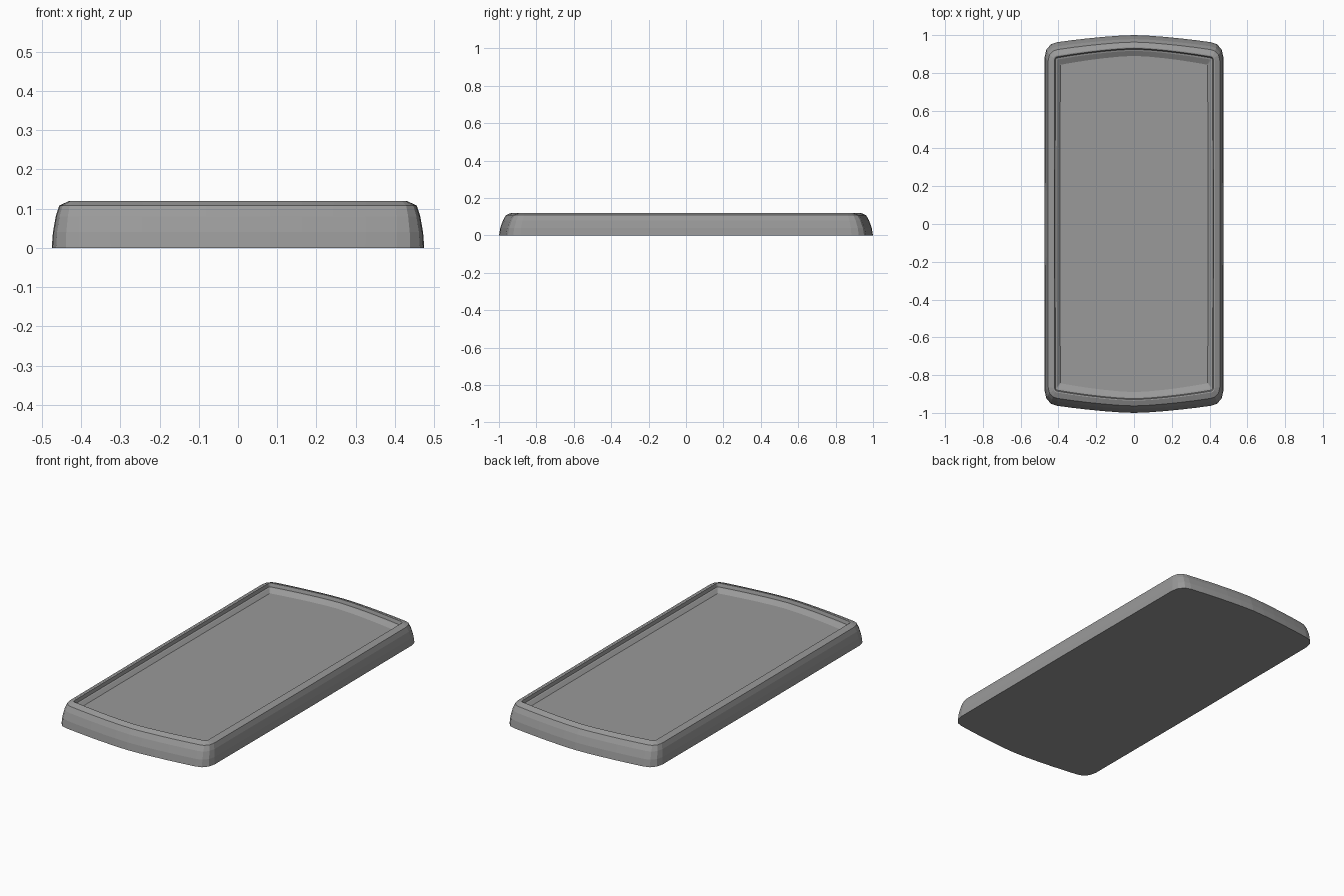
import bpy, bmesh, math

if "Cube" in bpy.data.objects:
    bpy.data.objects.remove(bpy.data.objects["Cube"])

ARCH = 0.047      # how far the curved ends drop from centre to corner
CORNER_STEPS = 3
ARCH_STEPS = 5


def quarter(w, l, r):
    """Outline from the middle of the +x side to the middle of the +y end."""
    end = lambda x: l - ARCH * (abs(x) / w) ** 1.5
    cx = w - r
    cy = end(cx) - r * 1.15
    pts = [(w, 0.0), (w - 0.001, 0.4)]
    for i in range(CORNER_STEPS + 1):
        a = math.pi / 2 * i / CORNER_STEPS
        pts.append((cx + r * math.cos(a) - 0.002, cy + (end(cx) - cy) * math.sin(a)))
    for i in range(1, ARCH_STEPS + 1):
        x = cx * (1 - i / ARCH_STEPS)
        pts.append((x, end(x)))
    return pts


def outline(w, l, r):
    """Mirror the quarter into a full closed loop."""
    q = quarter(w, l, r)
    half = q + [(-x, y) for x, y in reversed(q[:-1])]
    return half + [(x, -y) for x, y in reversed(half[1:-1])]


# Section through the wall: half width, half length, corner radius, height
profile = [
    (0.475, 1.000, 0.068, 0.000),
    (0.472, 0.993, 0.064, 0.040),
    (0.465, 0.979, 0.058, 0.080),
    (0.456, 0.963, 0.050, 0.108),
    (0.430, 0.936, 0.022, 0.120),   # rim crest
    (0.422, 0.930, 0.014, 0.119),
    (0.418, 0.925, 0.010, 0.100),   # inner step
    (0.410, 0.917, 0.008, 0.098),
    (0.392, 0.890, 0.004, 0.082),   # tray floor
]

bm = bmesh.new()
rings = [[bm.verts.new((x, y, z)) for x, y in outline(w, l, r)]
         for w, l, r, z in profile]
for low, high in zip(rings, rings[1:]):
    n = len(low)
    for i in range(n):
        j = (i + 1) % n
        bm.faces.new((low[i], low[j], high[j], high[i]))
bm.faces.new(rings[-1])
bm.faces.new(list(reversed(rings[0])))
bmesh.ops.recalc_face_normals(bm, faces=bm.faces)

mesh = bpy.data.meshes.new("tray")
bm.to_mesh(mesh)
bm.free()
tray = bpy.data.objects.new("tray", mesh)
bpy.context.collection.objects.link(tray)

# Dark grey finish
dark_grey = bpy.data.materials.new("dark_grey")
dark_grey.diffuse_color = (0.32, 0.32, 0.32, 1)
dark_grey.use_nodes = True
dark_grey.node_tree.nodes["Principled BSDF"].inputs["Base Color"].default_value = dark_grey.diffuse_color
mesh.materials.append(dark_grey)
